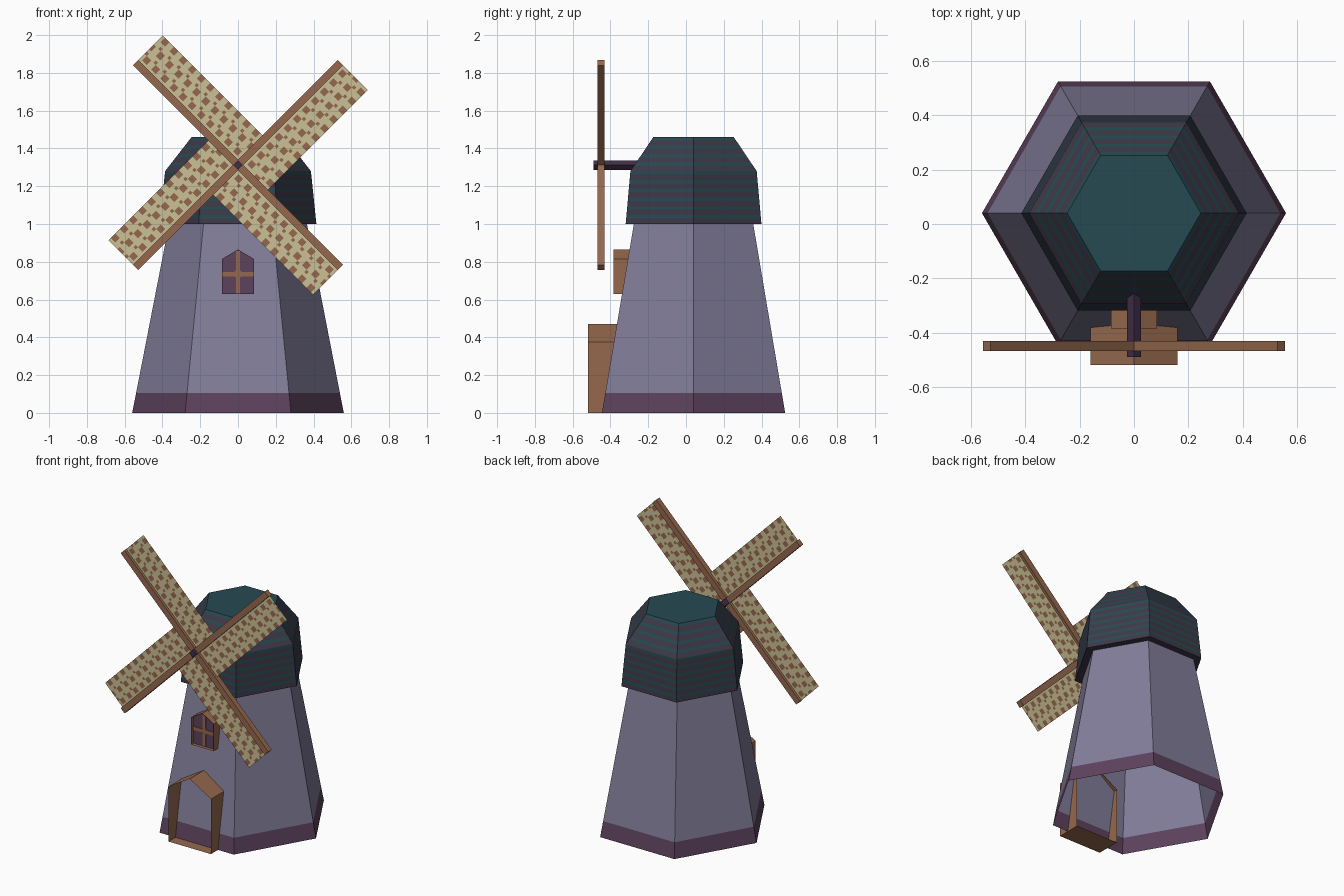
import bpy, math
from mathutils import Matrix

if "Cube" in bpy.data.objects:
    bpy.data.objects.remove(bpy.data.objects["Cube"])

CY = 0.04          # tower axis offset in y
HUB_Z = 1.312      # height of the sail axle
SAIL_Y = -0.45
SAIL_LEN, SAIL_W = 0.767, 0.204


def material(name, rgb):
    m = bpy.data.materials.new(name)
    m.diffuse_color = (*rgb, 1)
    m.use_nodes = True
    m.node_tree.nodes["Principled BSDF"].inputs["Base Color"].default_value = m.diffuse_color
    return m


SLATE = material("slate_wall", (0.22, 0.205, 0.32))
PLUM = material("plum", (0.11, 0.055, 0.11))
BROWN = material("brown_wood", (0.30, 0.14, 0.075))
CREAM = material("cream_cloth", (0.60, 0.53, 0.30))
TEAL = material("teal_shingle", (0.02, 0.067, 0.085))
DARK = material("dark_shingle", (0.048, 0.040, 0.064))
AXLE = material("dark_plum", (0.055, 0.028, 0.065))


def make(name, verts, faces, mats, idx=None):
    me = bpy.data.meshes.new(name)
    me.from_pydata(verts, [], faces)
    for m in mats:
        me.materials.append(m)
    if idx:
        for p, i in zip(me.polygons, idx):
            p.material_index = i
    ob = bpy.data.objects.new(name, me)
    bpy.context.collection.objects.link(ob)
    return ob


def hex_loft(name, rings, mats, idx, cap=None):
    """Stack of six-sided rings (z, radius); idx gives one material per band."""
    verts, faces, mi = [], [], []
    for z, r in rings:
        for k in range(6):
            a = k * math.pi / 3
            verts.append((r * math.cos(a), CY + r * math.sin(a), z))
    for b in range(len(rings) - 1):
        for k in range(6):
            n = (k + 1) % 6
            faces.append((b * 6 + k, b * 6 + n, b * 6 + 6 + n, b * 6 + 6 + k))
            mi.append(idx[b])
    if cap is not None:
        t = (len(rings) - 1) * 6
        faces.append(tuple(range(t, t + 6)))
        mi.append(cap)
    return make(name, verts, faces, mats, mi)


def box(name, size, matrix, mat):
    x, y, z = (s / 2 for s in size)
    verts = [matrix @ v for v in (
        Matrix.Translation((sx * x, sy * y, sz * z)).to_translation()
        for sx in (-1, 1) for sy in (-1, 1) for sz in (-1, 1))]
    faces = [(0, 1, 3, 2), (4, 6, 7, 5), (0, 4, 5, 1), (2, 3, 7, 6), (0, 2, 6, 4), (1, 5, 7, 3)]
    return make(name, verts, faces, [mat])


def house_profile(w, z0, eave, peak):
    return [(-w, z0), (w, z0), (w, eave), (0, peak), (-w, eave)]


def tube(name, profile, y0, y1, mat):
    """Open-ended sleeve following a profile in the xz plane."""
    n = len(profile)
    verts = [(x, y, z) for y in (y0, y1) for x, z in profile]
    faces = [(i, n + i, n + (i + 1) % n, (i + 1) % n) for i in range(n)]
    return make(name, verts, faces, [mat])


# Tower walls with a plum band round the foot, open underneath
foot_r = 0.56 - (0.56 - 0.365) * 0.105
hex_loft("tower", [(0, 0.56), (0.105, foot_r), (1.0, 0.365)], [SLATE, PLUM], [1, 0])

# Roof: underside lip, then thin shingle stripes on the steep and sloping parts
rings, bands = [(1.0, 0.36), (1.0, 0.415)], [1]
for z0, r0, z1, r1, rows in ((1.0, 0.415, 1.28, 0.386, 6), (1.28, 0.386, 1.46, 0.246, 4)):
    for i in range(rows):
        for t, m in ((i + 0.62, 1), (i + 1, 0)):
            f = t / rows
            rings.append((z0 + (z1 - z0) * f, r0 + (r1 - r0) * f))
            bands.append(m)
hex_loft("roof", rings, [TEAL, DARK], bands, cap=0)

# Door surround: hollow porch sleeve
tube("door_frame", house_profile(0.16, 0.0, 0.375, 0.47), -0.52, -0.355, BROWN)

# Window sleeve, pane and cross bars
win = house_profile(0.085, 0.63, 0.815, 0.865)
tube("window_frame", win, -0.385, -0.29, BROWN)
make("window_pane", [(x, -0.36, z) for x, z in win], [(0, 1, 2, 3, 4)], [PLUM])
box("window_bar_upright", (0.02, 0.006, 0.226), Matrix.Translation((0, -0.363, 0.745)), BROWN)
box("window_bar_cross", (0.168, 0.006, 0.024), Matrix.Translation((0, -0.363, 0.735)), BROWN)
box("window_bar_boss", (0.042, 0.008, 0.042),
    Matrix.Translation((0, -0.363, 0.735)) @ Matrix.Rotation(math.pi / 4, 4, 'Y'), BROWN)

# Axle: square bar standing on its edge
box("axle", (0.036, 0.49, 0.036),
    Matrix.Translation((0, -0.245, HUB_Z)) @ Matrix.Rotation(math.pi / 4, 4, 'Y'), AXLE)

# Two crossing sail beams
for s in (-1, 1):
    box("sail_beam", (2 * SAIL_LEN, 0.037, 0.04),
        Matrix.Translation((0, SAIL_Y, HUB_Z)) @ Matrix.Rotation(s * math.pi / 4, 4, 'Y'), BROWN)


def is_motif(i, j):
    """Staggered brown blobs with small dots between them."""
    j += 2 * (i // 4)
    return (i % 4 in (1, 2) and j % 4 in (1, 2)) or (i % 4 == 3 and j % 4 == 3)


# Four patterned cloth sails, each on the clockwise side of its beam
NI, NJ = 11, 44
for k in range(4):
    a = math.pi / 4 + k * math.pi / 2
    c, s = math.cos(a), math.sin(a)
    verts, faces, mi = [], [], []
    for j in range(NJ + 1):
        for i in range(NI + 1):
            u = 0.02 + (SAIL_LEN - 0.02) * j / NJ
            v = 0.015 + (SAIL_W - 0.015) * i / NI
            verts.append((u * c + v * s, SAIL_Y, HUB_Z + u * s - v * c))
    for j in range(NJ):
        for i in range(NI):
            q = j * (NI + 1) + i
            faces.append((q, q + NI + 1, q + NI + 2, q + 1))
            mi.append(int(is_motif(i, j)))
    make("sail_cloth", verts, faces, [CREAM, BROWN], mi)
